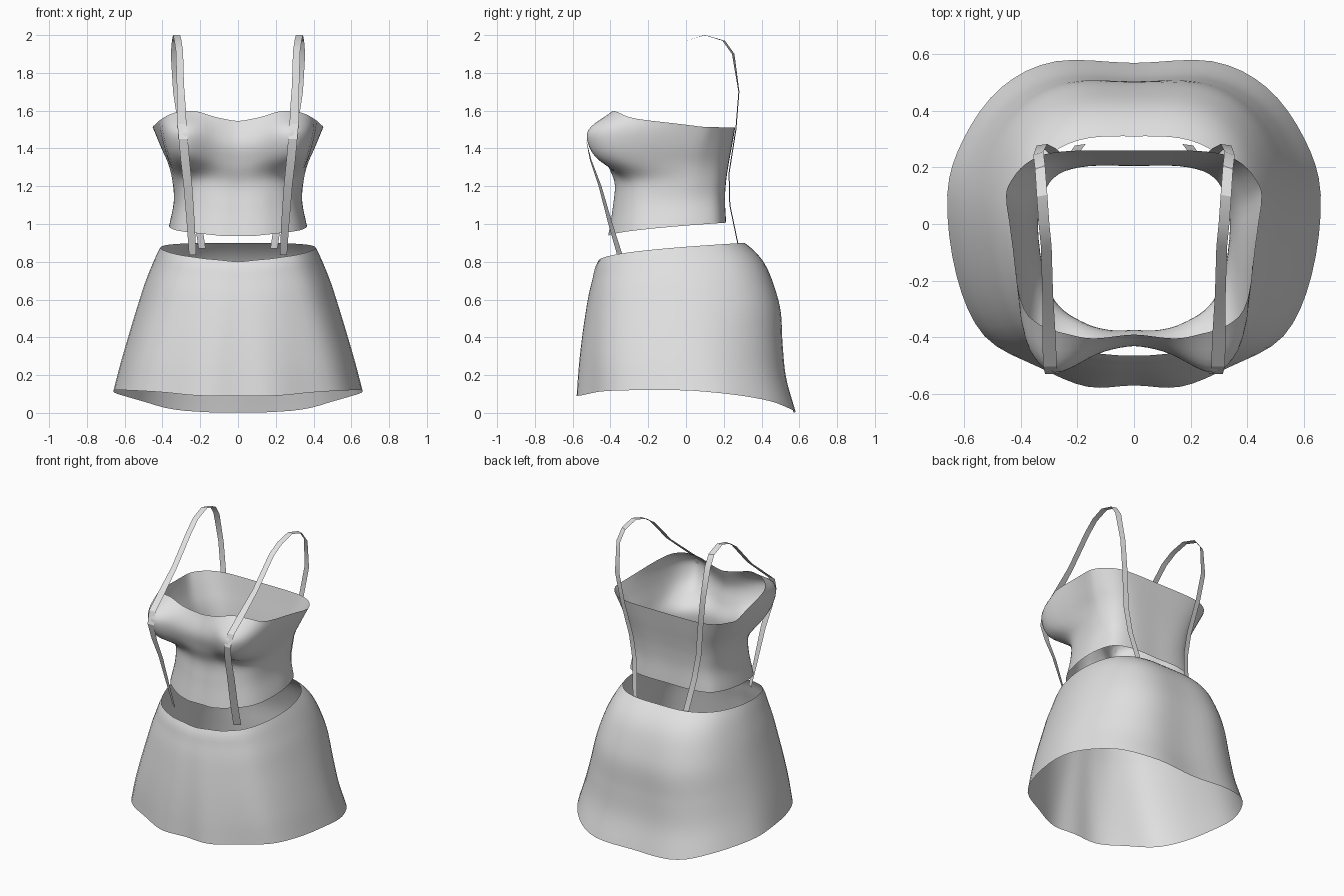
import bpy, math
from mathutils import Vector

if "Cube" in bpy.data.objects:
    bpy.data.objects.remove(bpy.data.objects["Cube"])

fabric = bpy.data.materials.new("light_grey_fabric")
fabric.diffuse_color = (0.75, 0.75, 0.75, 1)
fabric.use_nodes = True
fabric.node_tree.nodes["Principled BSDF"].inputs["Base Color"].default_value = fabric.diffuse_color


def make_object(name, verts, faces, angle=60):
    mesh = bpy.data.meshes.new(name)
    mesh.from_pydata(verts, [], faces)
    mesh.materials.append(fabric)
    obj = bpy.data.objects.new(name, mesh)
    bpy.context.collection.objects.link(obj)
    bpy.ops.object.select_all(action='DESELECT')
    obj.select_set(True)
    bpy.context.view_layer.objects.active = obj
    bpy.ops.object.shade_smooth_by_angle(angle=math.radians(angle))
    return obj


def spline(points, t):
    """Catmull-Rom point at t in 0..1."""
    n = len(points) - 1
    t = max(0, min(1, t))
    i = min(int(t * n), n - 1)
    u = t * n - i
    p = [Vector(points[max(0, min(n, i + k))]) for k in (-1, 0, 1, 2)]
    return 0.5 * (2 * p[1] + (p[2] - p[0]) * u
                  + (2 * p[0] - 5 * p[1] + 4 * p[2] - p[3]) * u * u
                  + (3 * p[1] - p[0] - 3 * p[2] + p[3]) * u ** 3)


def height_curve(heights):
    """Smooth height over 0..1 from evenly spaced values."""
    points = [(i, z) for i, z in enumerate(heights)]
    return lambda t: spline(points, t)[1]


def ring_size(levels, s):
    """Half width, front y and back y at fraction s down the garment."""
    last = len(levels) - 1

    def slope(i):
        a, b = levels[max(0, i - 1)], levels[min(last, i + 1)]
        return (Vector(b[1:]) - Vector(a[1:])) / (b[0] - a[0])

    for i in range(last):
        a, b = levels[i], levels[i + 1]
        if s <= b[0] or i == last - 1:
            d = b[0] - a[0]
            u = (s - a[0]) / d
            return (Vector(a[1:]) * (2 * u ** 3 - 3 * u * u + 1)
                    + slope(i) * d * (u ** 3 - 2 * u * u + u)
                    + Vector(b[1:]) * (3 * u * u - 2 * u ** 3)
                    + slope(i + 1) * d * (u ** 3 - u * u))


def garment(name, plan_top, plan_low, levels, z_top, z_low, bump=None, half=36, rows=32):
    """Open sheet lofted from an upper to a lower half outline, mirrored in x."""
    # mirrored neighbours keep the outline smooth across the centre line
    full = [[(-p[0], p[1]) for p in plan[:0:-1]] + list(plan)
            + [(-p[0], p[1]) for p in plan[-2::-1]] for plan in (plan_top, plan_low)]
    verts, count = [], 2 * half
    for r in range(rows + 1):
        s = r / rows
        w, f, b = ring_size(levels, s)
        for j in range(count):
            k = j if j <= half else count - j
            t = (1 + k / half) / 3
            side = 1 if j <= half else -1
            p0, p1 = spline(full[0], t), spline(full[1], t)
            p = p0.lerp(p1, s)
            x, y = p[0] * w, f + p[1] * (b - f)
            z = z_top(k / half, p0[1]) * (1 - s) + z_low(p1[0], p1[1]) * s
            if bump and p[1] < 0.6:
                dx, dy = bump(x, z)
                fade = min(1, (0.6 - p[1]) / 0.25)
                x, y = x + dx * fade, y + dy * fade
            verts.append((side * x, y, z))
    faces = [(r * count + j, (r + 1) * count + j,
              (r + 1) * count + (j + 1) % count, r * count + (j + 1) % count)
             for r in range(rows) for j in range(count)]
    return make_object(name, verts, faces)


# Skirt: dipped waist, rounded seat, flared hem falling at the back
waist = [(0, 0), (.22, .005), (.5, .03), (.78, .12), (.95, .31), (1, .56),
         (.9, .79), (.70, .925), (.41, .99), (0, 1)]
hem = [(0, .004), (.25, 0), (.51, .06), (.80, .155), (.95, .34), (1, .59),
       (.91, .765), (.71, .92), (.42, 1), (0, .995)]
skirt_levels = [(0, .41, -.465, .31), (.05, .43, -.482, .365), (.13, .457, -.495, .42),
                (.25, .493, -.515, .465), (.4, .53, -.533, .5), (.6, .576, -.552, .51),
                (.8, .62, -.566, .527), (1, .66, -.575, .575)]
hem_z = height_curve((.09, .112, .119, .12, .12, .119, .11, .096, .075, .044, 0))
garment("skirt", waist, hem, skirt_levels,
        lambda u, v: .80 + .10 * max(v, 0) ** .45,
        lambda x, v: hem_z(v) + .06 * x * x * max(v, 0) ** 8)

# Bodice: sweetheart neckline, shaped cups and narrow waist
neck = [(0, 0), (.25, 0), (.5, .045), (.72, .12), (.87, .29), (1, .7),
        (.96, .84), (.8, .95), (.55, .995), (0, 1)]
base = [(0, 0), (.25, 0), (.5, .04), (.8, .16), (.95, .33), (1, .6),
        (.93, .83), (.78, .95), (.45, 1), (0, 1)]
bodice_levels = [(0, .45, -.39, .26), (.2, .408, -.43, .242), (.38, .368, -.41, .225),
                 (.55, .347, -.376, .212), (.75, .34, -.385, .205), (1, .365, -.41, .21)]
neck_z = height_curve((1.545, 1.565, 1.598, 1.59, 1.557, 1.517, 1.513, 1.51, 1.51, 1.51))


def cup(x, z):
    if z > 1.45:
        h = math.exp(-((z - 1.45) / .13) ** 3)
    else:
        h = math.exp(-((1.45 - z) / .165) ** 4)
    if x < .28:
        g = math.exp(-((.28 - x) / .125) ** 2)
    else:
        g = math.exp(-((x - .28) / .14) ** 4)
    return .03 * g * h * max(0, min(1, x / .28)), -.155 * g * h


garment("bodice", neck, base, bodice_levels,
        lambda u, v: neck_z(u),
        lambda x, v: .937 + .07 * max(v, 0) ** .6, cup)

# Shoulder straps: flat ribbons from the front waist over the shoulder to the back
path = [(.24, -.35, .835), (.25, -.40, 1.0), (.265, -.455, 1.2), (.28, -.505, 1.34),
        (.29, -.53, 1.45), (.297, -.503, 1.53), (.30, -.41, 1.605), (.305, -.25, 1.735),
        (.31, -.08, 1.915), (.318, .0, 1.97), (.325, .1, 2.0), (.332, .2, 1.97),
        (.338, .25, 1.9), (.325, .28, 1.7), (.295, .264, 1.5), (.255, .228, 1.27),
        (.225, .232, 1.1), (.19, .28, .87)]
for name, side in (("right_strap", 1), ("left_strap", -1)):
    verts = []
    for i, p in enumerate(path):
        if i < 9:
            tilt = .65 * max(0, 1 - i / 4)
        else:
            tilt = -.35 * min(1, (i - 9) / 2) * (1 if i < 13 else .4)
        half_width = .024 if i < 7 else .019
        across = Vector((math.cos(tilt), math.sin(tilt), 0)) * half_width
        for d in (-side, side):
            q = Vector(p) + across * d
            verts.append((side * q.x, q.y, q.z))
    faces = [(2 * i, 2 * i + 1, 2 * i + 3, 2 * i + 2) for i in range(len(path) - 1)]
    make_object(name, verts, faces, 30)
